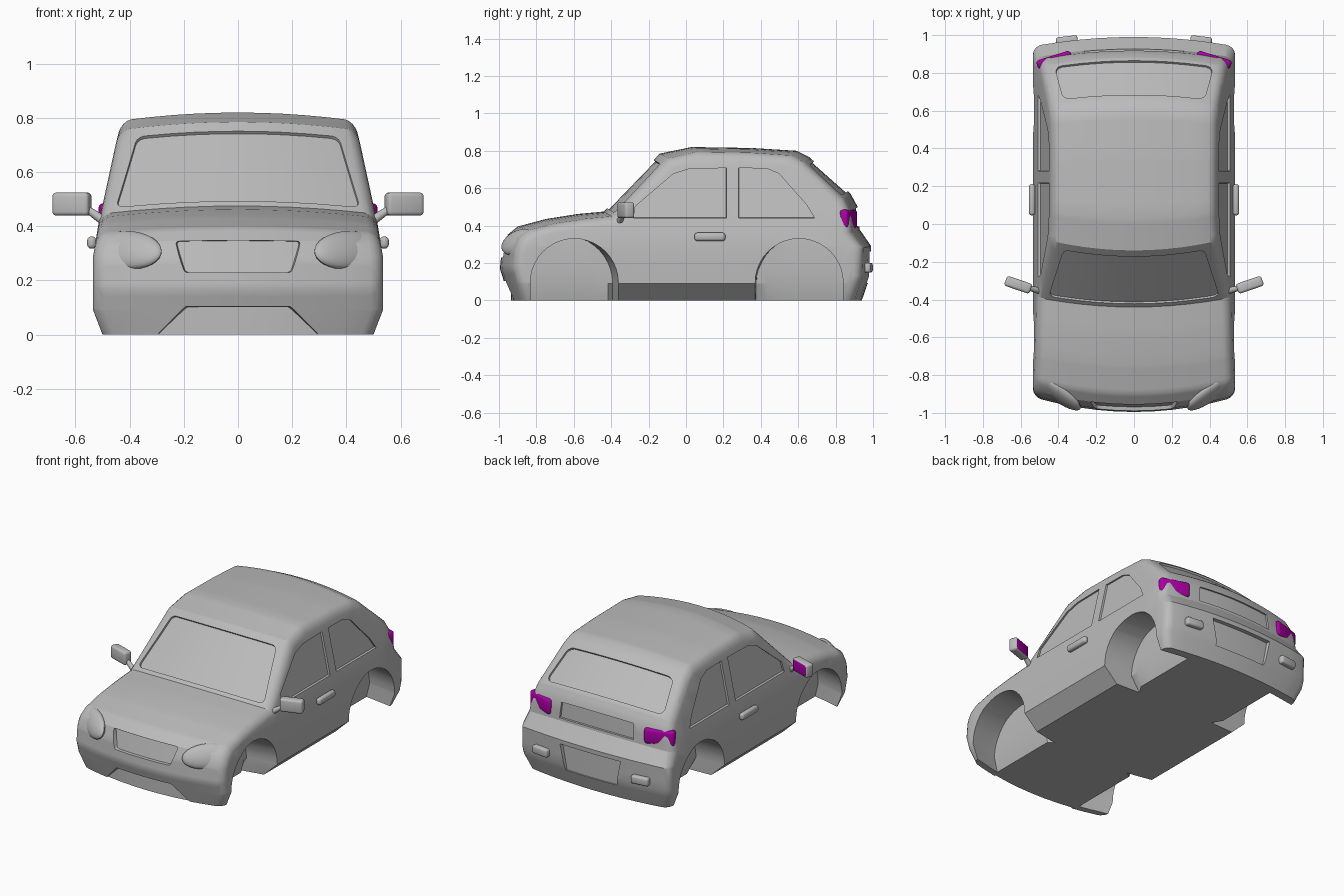
import bpy, bmesh, math
from mathutils import Vector, Matrix

if "Cube" in bpy.data.objects:
    bpy.data.objects.remove(bpy.data.objects["Cube"])

W = 0.535  # half width of the straight block the body is bent from


def material(name, rgb):
    m = bpy.data.materials.new(name)
    m.use_nodes = True
    m.diffuse_color = (*rgb, 1)
    m.node_tree.nodes["Principled BSDF"].inputs["Base Color"].default_value = (*rgb, 1)
    return m


grey = material("body grey", (0.5, 0.5, 0.5))
magenta = material("lamp magenta", (0.4, 0.0, 0.37))


def make(name, bm, mats=(grey,), angle=30):
    bmesh.ops.recalc_face_normals(bm, faces=bm.faces)
    me = bpy.data.meshes.new(name)
    bm.to_mesh(me)
    bm.free()
    ob = bpy.data.objects.new(name, me)
    bpy.context.collection.objects.link(ob)
    for m in mats:
        me.materials.append(m)
    smooth(ob, angle)
    return ob


def smooth(ob, angle):
    bpy.ops.object.select_all(action="DESELECT")
    ob.select_set(True)
    bpy.context.view_layer.objects.active = ob
    bpy.ops.object.shade_smooth_by_angle(angle=math.radians(angle))


def interp(table, t):
    if t <= table[0][0]:
        return table[0][1]
    for (a, u), (b, v) in zip(table, table[1:]):
        if t <= b:
            return u + (v - u) * (t - a) / (b - a)
    return table[-1][1]


# Bending rules: bow in plan, width by height, crown across the roof
BOW = [(-1, 0.08), (-0.7, 0.05), (-0.1, 0.05), (0.25, 0), (0.6, -0.03), (1, -0.05)]
WIDTH = [(0, 0.5), (0.09, W), (0.3, W), (0.44, 0.515), (0.74, 0.45), (0.82, 0.43)]
CROWN = [(0.2, 0), (0.45, 0.03)]


def bend(p):
    x, y, z = p
    k = (x / W) ** 2
    wide = interp(WIDTH, z)
    if z < 0.09 and abs(y) < 0.42:  # tucked sill
        wide = 0.44 + (W - 0.44) * max(z, 0) / 0.09
    return Vector((x * wide / W, y + k * interp(BOW, y), z - k * interp(CROWN, z)))


def unbend_side(y, z):
    q = Vector((W, y, z))
    for _ in range(12):
        b = bend(q)
        q.y += y - b.y
        q.z += z - b.z
    return q


def slice_up(bm):
    cuts = [((1, 0, 0), [i * 0.1 + 0.003 for i in range(-4, 5)]),
            ((0, 1, 0), [i * 0.11 + 0.004 for i in range(-9, 10)]),
            ((0, 0, 1), [0.0903, 0.19, 0.2985, 0.383, 0.445, 0.545, 0.645, 0.742])]
    for n, offsets in cuts:
        for d in offsets:
            bmesh.ops.bisect_plane(bm, geom=bm.verts[:] + bm.edges[:] + bm.faces[:],
                                   plane_co=Vector(n) * d, plane_no=n, dist=1e-5)


def prism(bm, pts, out, depth, reach=0.08, taper=0.0, rounding=0.0):
    """Tapered pocket cutter: sunk by depth below pts, rising by reach above."""
    out = Vector(out).normalized()
    pts = [Vector(p) for p in pts]
    c = sum(pts, Vector()) / len(pts)
    low = [bm.verts.new(c + (p - c) * (1 - taper) - out * depth) for p in pts]
    top = [bm.verts.new(p + out * reach) for p in pts]
    bm.faces.new(low)
    bm.faces.new(top)
    n = len(pts)
    for i in range(n):
        j = (i + 1) % n
        bm.faces.new((low[i], low[j], top[j], top[i]))
    if rounding:
        rails = [bm.edges.get((a, b)) for a, b in zip(low, top)]
        bmesh.ops.bevel(bm, geom=rails, offset=rounding, segments=3,
                        profile=0.5, affect="EDGES")


def both(half):
    """Mirror a half outline of 3D points into a whole one."""
    return list(half) + [(-x, y, z) for x, y, z in reversed(half)]


# Body block: centre-line profile pulled across the width
profile = [(-0.945, 0), (-0.97, 0.09), (-0.995, 0.17), (-0.985, 0.27), (-0.955, 0.35),
           (-0.9, 0.395), (-0.75, 0.435), (-0.58, 0.462), (-0.44, 0.475), (-0.14, 0.785),
           (0.03, 0.82), (0.35, 0.815), (0.59, 0.8), (0.66, 0.765), (0.88, 0.57),
           (0.918, 0.5), (0.928, 0.38), (0.99, 0.29), (0.985, 0.13), (0.94, 0)]
bm = bmesh.new()
sides = [[bm.verts.new((s * W, y, z)) for y, z in profile] for s in (-1, 1)]
for ring in sides:
    bm.faces.new(ring)
count = len(profile)
for i in range(count):
    j = (i + 1) % count
    bm.faces.new((sides[0][i], sides[0][j], sides[1][j], sides[1][i]))
bmesh.ops.recalc_face_normals(bm, faces=bm.faces)
rims = [bm.edges.get((r[i], r[i + 1])) for r in sides for i in range(count - 1)]
bmesh.ops.bevel(bm, geom=rims, offset=0.045, segments=4, profile=0.5, affect="EDGES")
slice_up(bm)
body = make("car_body", bm)

# Cutters for wheel wells, windows, grille, intake and plate recess
bm = bmesh.new()
front_window = [(-0.29, 0.435), (0.225, 0.435), (0.225, 0.712), (0.02, 0.708),
                (-0.07, 0.68), (-0.28, 0.5)]
rear_window = [(0.275, 0.435), (0.695, 0.435), (0.65, 0.51), (0.5, 0.68),
               (0.43, 0.71), (0.275, 0.712)]
for s in (1, -1):
    def side(pts):
        return [(s * W, q.y, q.z) for q in (unbend_side(*p) for p in pts)]
    for win in (front_window, rear_window):
        prism(bm, side(win), (s, 0, 0), 0.014, taper=0.04)
    for cy in (-0.597, 0.605):
        arc = [(cy + 0.235 * math.cos(math.pi * i / 20),
                0.095 + 0.235 * math.sin(math.pi * i / 20)) for i in range(21)]
        arch = [(cy + 0.235, -0.05)] + arc + [(cy - 0.235, -0.05)]
        prism(bm, side(arch), (s, 0, 0), 0.2)


def on_line(a, b, t):
    return a[0] + (b[0] - a[0]) * t, a[1] + (b[1] - a[1]) * t


def glass(a, b, x0, x1, t0, t1):
    """Window outline on a sloping profile segment."""
    return both([(x0, *on_line(a, b, t0)), (x1, *on_line(a, b, t1))])


prism(bm, glass(profile[8], profile[9], 0.49, 0.455, 0.05, 0.9),
      (0, -0.31, 0.3), 0.012, 0.03, 0.03, 0.03)
prism(bm, glass(profile[14], profile[13], 0.475, 0.455, 0.06, 0.9),
      (0, 0.195, 0.22), 0.012, 0.03, 0.03, 0.04)
prism(bm, both([(0.21, -0.99, 0.225), (0.25, -0.955, 0.352)]), (0, -1, 0), 0.02,
      taper=0.08, rounding=0.012)
prism(bm, both([(0.38, -0.97, -0.03), (0.205, -0.97, 0.108)]), (0, -1, 0), 0.035, taper=0.09)
prism(bm, both([(0.19, 0.985, 0.09), (0.225, 0.985, 0.265)]), (0, 1, 0), 0.02, taper=0.05)
prism(bm, both([(0.28, 0.925, 0.395), (0.28, 0.92, 0.5)]), (0, 1, 0), 0.012, taper=0.03)
slice_up(bm)
cutter = make("pocket_cutter", bm)
cutter.hide_render = True

# Cut the block, then bend it to shape
mod = body.modifiers.new("Pockets", "BOOLEAN")
mod.object, mod.operation, mod.solver = cutter, "DIFFERENCE", "EXACT"
shaped = body.evaluated_get(bpy.context.evaluated_depsgraph_get())
bm = bmesh.new()
bm.from_mesh(shaped.to_mesh())
shaped.to_mesh_clear()
body.modifiers.clear()
bpy.data.objects.remove(cutter)
for v in bm.verts:
    v.co = bend(v.co)
for f in bm.faces:
    f.material_index = 0
bm.to_mesh(body.data)
bm.free()
smooth(body, 28)


def rounded_box(name, loc, size, turn=0.0, bevel=0.012, mats=(grey,), back=False):
    bm = bmesh.new()
    bmesh.ops.create_cube(bm, size=1, matrix=Matrix.Diagonal((*size, 1)))
    bmesh.ops.bevel(bm, geom=bm.edges[:], offset=bevel, segments=3, profile=0.5, affect="EDGES")
    bm.normal_update()
    if back:  # coloured rear face
        for f in bm.faces:
            f.material_index = int(f.normal.y > 0.95)
    bm.transform(Matrix.Translation(loc) @ Matrix.Rotation(turn, 4, "Z"))
    return make(name, bm, mats, 40)


for s, tag in ((1, "left"), (-1, "right")):
    # Door mirror on its stalk
    rounded_box(tag + "_mirror", (s * 0.613, -0.322, 0.482), (0.142, 0.055, 0.085),
                s * 0.33, 0.014, (grey, magenta), True)
    bm = bmesh.new()
    a, b = Vector((s * 0.495, -0.355, 0.42)), Vector((s * 0.56, -0.338, 0.465))
    turn = (b - a).to_track_quat("Z", "Y").to_matrix().to_4x4()
    bmesh.ops.create_cone(bm, cap_ends=True, segments=12, radius1=0.018, radius2=0.013,
                          depth=(b - a).length,
                          matrix=Matrix.Translation((a + b) / 2) @ turn)
    make(tag + "_mirror_stalk", bm)
    # Lamps, handle and bumper reflector
    rounded_box(tag + "_tail_lamp", (s * 0.422, 0.868, 0.435), (0.19, 0.05, 0.1),
                -s * 0.3, 0.018, (magenta,))
    rounded_box(tag + "_door_handle", (s * 0.54, 0.128, 0.34), (0.034, 0.165, 0.045), 0, 0.015)
    rounded_box(tag + "_reflector", (s * 0.355, 0.966, 0.175), (0.115, 0.055, 0.052), -s * 0.12)
    bm = bmesh.new()
    out = Vector((s * 0.5, -0.75, 0.42)).normalized()
    along = Vector((s * 0.75, 0.5, 0.12))
    along = (along - out * along.dot(out)).normalized()
    up = out.cross(along)
    frame = Matrix((along, up, out)).transposed().to_4x4()
    bmesh.ops.create_uvsphere(bm, u_segments=32, v_segments=16, radius=1,
                              matrix=Matrix.Translation((s * 0.405, -0.892, 0.312)) @ frame
                              @ Matrix.Diagonal((0.15, 0.075, 0.035, 1)))
    make(tag + "_headlamp", bm)
